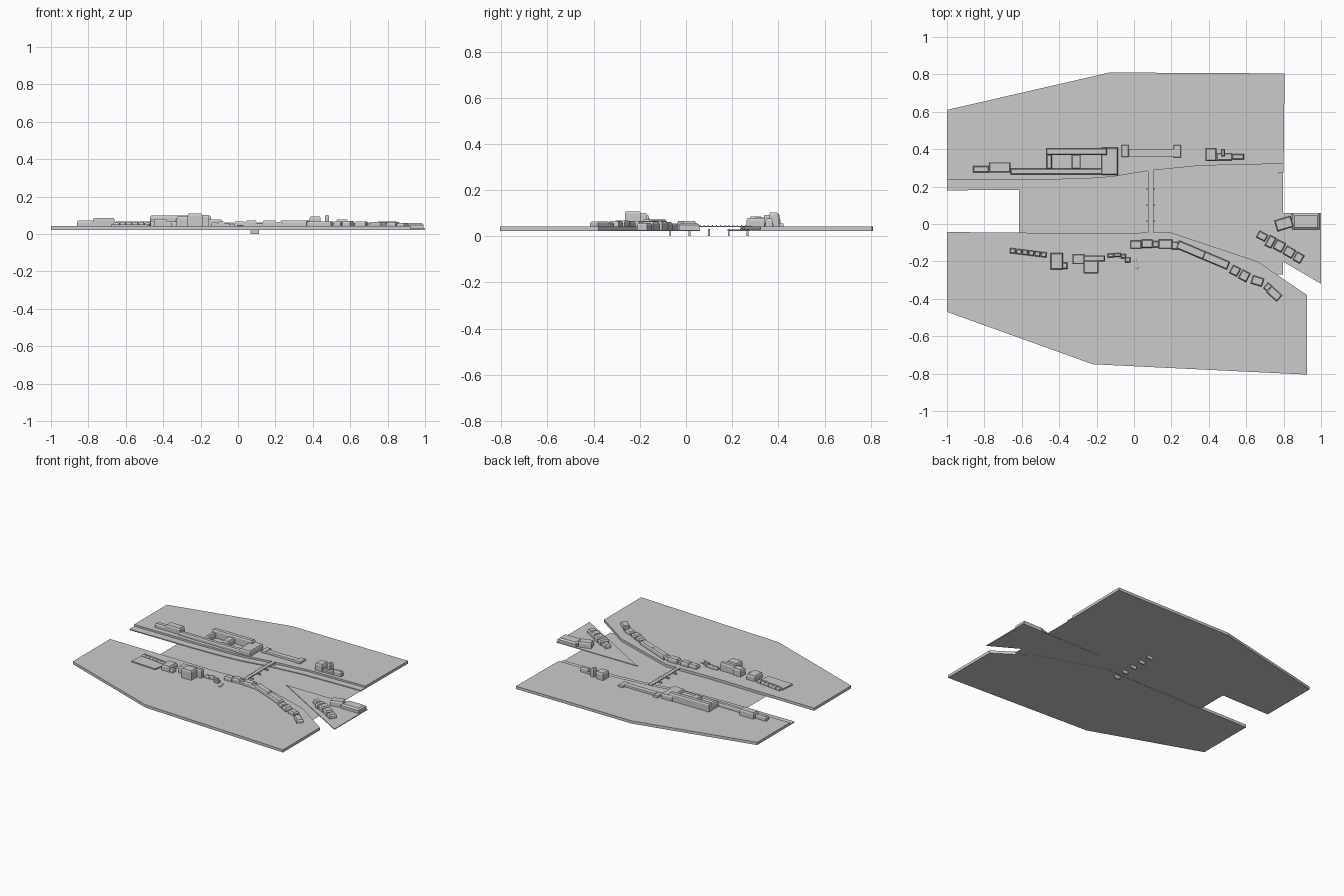
import bpy, bmesh, math
from mathutils import Matrix

BASE, GROUND = 0.022, 0.042


def finish(name, bm):
    bmesh.ops.recalc_face_normals(bm, faces=bm.faces)
    me = bpy.data.meshes.new(name)
    bm.to_mesh(me)
    bm.free()
    ob = bpy.data.objects.new(name, me)
    bpy.context.collection.objects.link(ob)
    return ob


def slab(name, pts, z0, z1):
    """Flat outline, extruded from z0 to z1."""
    bm = bmesh.new()
    f = bm.faces.new([bm.verts.new((x, y, z0)) for x, y in pts])
    if z1 > z0:
        ext = bmesh.ops.extrude_face_region(bm, geom=[f], use_keep_orig=True)
        for v in ext['geom']:
            if isinstance(v, bmesh.types.BMVert):
                v.co.z = z1
    return finish(name, bm)


def block(name, x0, x1, y0, y1, top, angle=0, base=GROUND - 0.003, inset=0.005):
    """House block: upright walls and a sloped roof edge with a flat top."""
    w, d = (x1 - x0) / 2, (y1 - y0) / 2
    eave = top - min(0.010, (top - base) * 0.3)
    bm = bmesh.new()
    rings = []
    for z, i in ((base, 0), (eave, 0), (top, inset)):
        rings.append([bm.verts.new((sx * (w - i), sy * (d - i), z))
                      for sx, sy in ((-1, -1), (1, -1), (1, 1), (-1, 1))])
    for a, b in zip(rings, rings[1:]):
        for k in range(4):
            bm.faces.new((a[k], a[(k + 1) % 4], b[(k + 1) % 4], b[k]))
    bm.faces.new(rings[0])
    bm.faces.new(rings[-1])
    ob = finish(name, bm)
    ob.matrix_world = (Matrix.Translation(((x0 + x1) / 2, (y0 + y1) / 2, 0))
                       @ Matrix.Rotation(math.radians(angle), 4, 'Z'))
    return ob


def turned(name, cx, cy, w, d, top, angle, base=GROUND - 0.003):
    return block(name, cx - w / 2, cx + w / 2, cy - d / 2, cy + d / 2, top, angle, base)


# land, quay, island and water
quay_wall = [(-1, 0.235), (-0.5, 0.236), (-0.25, 0.243), (-0.12, 0.252),
             (0.08, 0.285), (0.35, 0.312), (0.8, 0.322)]
slab("north_bank", quay_wall + [(0.805, 0.805), (-0.13, 0.81), (-1, 0.61)], BASE, GROUND)
slab("lower_quay", [(-1, 0.18), (-0.5, 0.182), (-0.25, 0.19), (-0.12, 0.2),
                    (0.08, 0.235), (0.35, 0.262), (0.8, 0.272)] + quay_wall[::-1],
     BASE, 0.029)
slab("south_bank", [(-1, -0.043), (-0.55, -0.047), (-0.18, -0.052), (0.19, -0.043),
                    (0.66, -0.2), (0.925, -0.38), (0.925, -0.805), (-0.22, -0.75),
                    (-1, -0.47)], BASE, GROUND)
slab("island", [(0.35, 0.06), (1, -0.32), (1, 0.06)], BASE, 0.028)
slab("water", [(-0.615, -0.27), (0.797, -0.27), (0.797, 0.27), (-0.615, 0.27)],
     0.0235, 0.0235)

# bridge
slab("bridge_deck", [(0.075, -0.05), (0.105, -0.05), (0.105, 0.288), (0.075, 0.288)],
     0.041, 0.0445)
for y in (-0.068, 0.015, 0.1, 0.185, 0.267):
    slab("bridge_pier", [(0.066, y - 0.004), (0.112, y - 0.004),
                         (0.112, y + 0.004), (0.066, y + 0.004)], 0, 0.032)
for x in (0.076, 0.104):
    for i in range(18):
        y = -0.03 + i * 0.018
        slab("bridge_post", [(x - .001, y - .002), (x + .001, y - .002),
                             (x + .001, y + .002), (x - .001, y + .002)], 0.044, 0.049)

# north bank buildings: courtyard palace and wings
for b in [(-0.86, -0.775, 0.275, 0.31, 0.072), (-0.775, -0.66, 0.275, 0.33, 0.086),
          (-0.66, -0.16, 0.265, 0.297, 0.066), (-0.47, -0.145, 0.37, 0.406, 0.098),
          (-0.468, -0.438, 0.295, 0.372, 0.08), (-0.335, -0.285, 0.295, 0.372, 0.082),
          (-0.175, -0.085, 0.262, 0.41, 0.078),
          (0.383, 0.442, 0.337, 0.405, 0.093), (0.442, 0.525, 0.34, 0.378, 0.06),
          (0.465, 0.487, 0.36, 0.4, 0.102), (0.525, 0.588, 0.345, 0.375, 0.077)]:
    block("north_building", *b)
for b in [(-0.066, -0.03, 0.358, 0.423), (-0.03, 0.215, 0.36, 0.402),
          (0.212, 0.25, 0.355, 0.423)]:
    block("north_low_hall", *b, 0.055, inset=0.002)

# south bank: row of narrow houses with a low yard behind
slab("south_yard", [(-0.67, -0.15), (-0.68, -0.255), (-0.48, -0.268), (-0.465, -0.175)],
     GROUND - 0.003, 0.05)
for i in range(6):
    turned("row_house", -0.648 + i * 0.033, -0.144 - i * 0.004, 0.031, 0.028, 0.064, -7)
for b in [(-0.447, -0.38, -0.243, -0.155, 0.08), (-0.39, -0.355, -0.24, -0.205, 0.066),
          (-0.328, -0.265, -0.215, -0.16, 0.092), (-0.27, -0.19, -0.265, -0.195, 0.108),
          (-0.27, -0.155, -0.2, -0.168, 0.1), (-0.142, -0.108, -0.18, -0.157, 0.063),
          (-0.108, -0.07, -0.176, -0.156, 0.066), (-0.07, -0.042, -0.184, -0.16, 0.062),
          (-0.048, -0.018, -0.205, -0.178, 0.06),
          (-0.02, 0.04, -0.132, -0.088, 0.066), (0.04, 0.1, -0.128, -0.082, 0.072),
          (0.1, 0.132, -0.125, -0.09, 0.062), (0.132, 0.205, -0.132, -0.083, 0.072),
          (0.2, 0.238, -0.135, -0.095, 0.064)]:
    block("south_building", *b)
turned("south_shed", 0.012, -0.215, 0.02, 0.05, 0.048, 15)

# south bank: riverside row following the shore
for b in [(0.305, -0.139, 0.155, 0.045, 0.072, -23), (0.438, -0.195, 0.145, 0.045, 0.066, -23),
          (0.54, -0.25, 0.046, 0.048, 0.066, -28), (0.59, -0.277, 0.048, 0.052, 0.068, -28),
          (0.66, -0.305, 0.062, 0.045, 0.066, -18), (0.715, -0.337, 0.03, 0.04, 0.06, -40),
          (0.75, -0.373, 0.075, 0.045, 0.064, -42)]:
    turned("shore_house", *b)

# island buildings
for b in [(0.685, -0.065, 0.052, 0.04, 0.056, -28), (0.73, -0.095, 0.038, 0.062, 0.062, -28),
          (0.777, -0.117, 0.052, 0.055, 0.066, -28), (0.83, -0.15, 0.055, 0.05, 0.064, -30),
          (0.88, -0.18, 0.045, 0.05, 0.058, -30), (0.802, 0.002, 0.09, 0.06, 0.066, 17)]:
    turned("island_house", *b, base=0.026)
block("island_hall", 0.845, 0.993, -0.03, 0.058, 0.058, base=0.026, inset=0.012)
